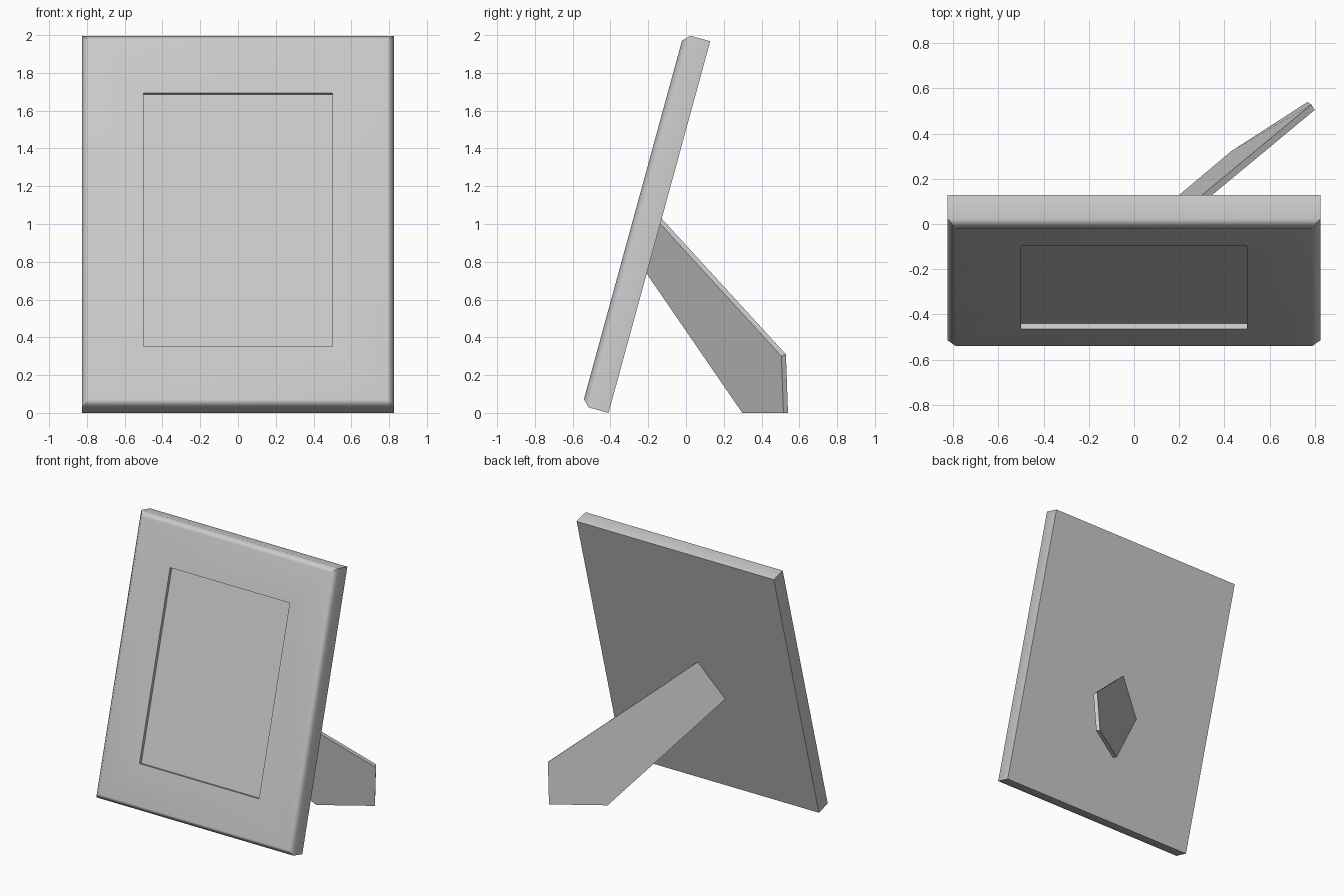
import bpy, bmesh, math
from mathutils import Vector

if "Cube" in bpy.data.objects:
    bpy.data.objects.remove(bpy.data.objects["Cube"])

TILT = math.radians(15.3)
HALF_W, HEIGHT, THICK = 0.825, 2.04, 0.145
CHAMFER, BORDER, RECESS = 0.036, 0.325, 0.024


def make_object(name, bm):
    bmesh.ops.recalc_face_normals(bm, faces=bm.faces[:])
    mesh = bpy.data.meshes.new(name)
    bm.to_mesh(mesh)
    bm.free()
    ob = bpy.data.objects.new(name, mesh)
    bpy.context.collection.objects.link(ob)
    return ob


def front_face(bm):
    return max((f for f in bm.faces if f.normal.y < -0.99), key=lambda f: f.calc_area())


# picture frame: slab with chamfered front rim and a shallow picture recess
bm = bmesh.new()
bmesh.ops.create_cube(bm, size=1)
for v in bm.verts:
    v.co = Vector((v.co.x * 2 * HALF_W, (v.co.y - 0.5) * THICK, (v.co.z + 0.5) * HEIGHT))
bm.normal_update()
bmesh.ops.bevel(bm, geom=list(front_face(bm).edges), offset=CHAMFER,
                segments=1, affect='EDGES')
bm.normal_update()
window = front_face(bm)
bmesh.ops.inset_region(bm, faces=[window], thickness=BORDER - CHAMFER, use_even_offset=True)
ext = bmesh.ops.extrude_face_region(bm, geom=[window])
bmesh.ops.translate(bm, vec=(0, RECESS, 0),
                    verts=[g for g in ext['geom'] if isinstance(g, bmesh.types.BMVert)])
if window.is_valid:
    bmesh.ops.delete(bm, geom=[window], context='FACES_ONLY')
frame = make_object("picture_frame", bm)
frame.location = (0, -0.41, 0)
frame.rotation_euler = (-TILT, 0, 0)

bpy.context.view_layer.objects.active = frame
frame.select_set(True)
bpy.ops.object.shade_smooth_by_angle(angle=math.radians(50))
wn = frame.modifiers.new("weighted_normals", 'WEIGHTED_NORMAL')
wn.keep_sharp = True

# easel leg: five-sided plate swung out behind the frame
bm = bmesh.new()
outline = [(-0.01, -0.13, 1.03), (-0.19, -0.20, 0.77), (0.43, 0.322, 0),
           (0.768, 0.54, 0), (0.785, 0.529, 0.31)]
offset = Vector((0.015, -0.024, -0.010))
back = [bm.verts.new(p) for p in outline]
front = []
for p in outline:
    q = Vector(p) + offset
    q.z = max(q.z, 0)
    front.append(bm.verts.new(q))
bm.faces.new(back)
bm.faces.new(front[::-1])
for i in range(5):
    j = (i + 1) % 5
    bm.faces.new((back[i], front[i], front[j], back[j]))
make_object("easel_leg", bm)
